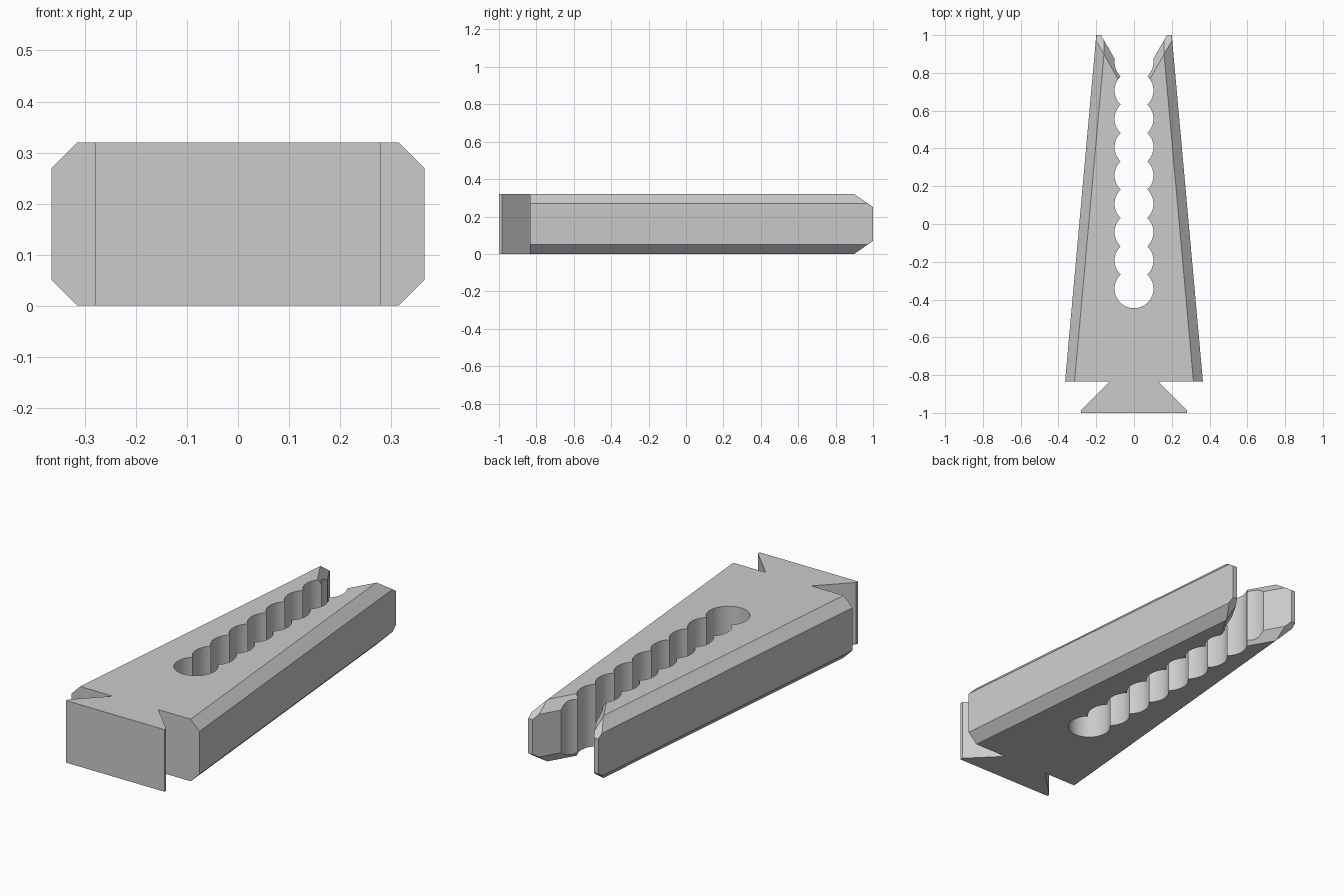
import bpy, bmesh, math

if "Cube" in bpy.data.objects:
    bpy.data.objects.remove(bpy.data.objects["Cube"])

H = 0.32          # thickness
CH = 0.05         # chamfer size

grey = bpy.data.materials.new("plain_grey")
grey.diffuse_color = (0.6, 0.6, 0.6, 1)
grey.use_nodes = True
grey.node_tree.nodes["Principled BSDF"].inputs["Base Color"].default_value = grey.diffuse_color


def loft(name, rings):
    """Closed solid through rings of equal point count."""
    bm = bmesh.new()
    vs = [[bm.verts.new(p) for p in ring] for ring in rings]
    n = len(rings[0])
    for a, b in zip(vs, vs[1:]):
        for i in range(n):
            j = (i + 1) % n
            bm.faces.new((a[i], a[j], b[j], b[i]))
    bm.faces.new(vs[0][::-1])
    bm.faces.new(vs[-1])
    bmesh.ops.recalc_face_normals(bm, faces=bm.faces)
    me = bpy.data.meshes.new(name)
    bm.to_mesh(me)
    bm.free()
    me.materials.append(grey)
    ob = bpy.data.objects.new(name, me)
    bpy.context.collection.objects.link(ob)
    return ob


def flat_ring(pts, z):
    return [(x, y, z) for x, y in pts]


def section(y, inset, c):
    """Chamfered rectangle across the tapering body."""
    w = 0.365 - 0.09 * (y + 0.835)
    lo, hi = inset, H - inset
    return [(x, y, z) for x, z in (
        (-w + c, lo), (w - c, lo), (w, lo + c), (w, hi - c),
        (w - c, hi), (-w + c, hi), (-w, hi - c), (-w, lo + c))]


# Tapered body with chamfered sides and thinned tips
body = loft("jaw_body", [section(-0.835, 0, CH), section(0.9, 0, CH),
                         section(0.971, 0.05, 0.001), section(1.0, 0.07, 0.001)])

# Scalloped slot: a row of overlapping circles
R, STEP, Y0, COUNT = 0.103, 0.15, -0.343, 9
t = math.asin(STEP / 2 / R)
right = []
for k in range(COUNT):
    a0 = -math.pi / 2 if k == 0 else -t
    a1 = math.pi / 2 if k == COUNT - 1 else t
    n = 20 if a1 - a0 > 2 * t + 0.01 else 14
    for i in range(n + (k == COUNT - 1)):
        a = a0 + (a1 - a0) * i / n
        right.append((R * math.cos(a), Y0 + k * STEP + R * math.sin(a)))
left = [(-x, y) for x, y in right[-2:0:-1]]
slot = loft("slot_cutter", [flat_ring(right + left, z) for z in (-0.1, H + 0.1)])


# Flared mouth with chamfered upper and lower edges
def vee(apex, z):
    w = (1.1 - apex) / 1.733
    return [(0, apex, z), (w, 1.1, z), (-w, 1.1, z)]


mouth = loft("mouth_cutter", [vee(0.547, -CH), vee(0.697, CH),
                              vee(0.697, H - CH), vee(0.547, H + CH)])

bpy.context.view_layer.objects.active = body
body.select_set(True)
for cutter in (slot, mouth):
    mod = body.modifiers.new("cut", 'BOOLEAN')
    mod.operation = 'DIFFERENCE'
    mod.solver = 'EXACT'
    mod.object = cutter
    bpy.ops.object.modifier_apply(modifier=mod.name)
    bpy.data.objects.remove(cutter)
bpy.ops.object.shade_smooth_by_angle(angle=math.radians(20))

# Dovetail foot at the front
half = [(0.28, -1.0), (0.28, -0.985), (0.13, -0.835), (0.13, -0.83)]
foot = half + [(-x, y) for x, y in half[::-1]]
loft("dovetail_foot", [flat_ring(foot, z) for z in (0, H)])
